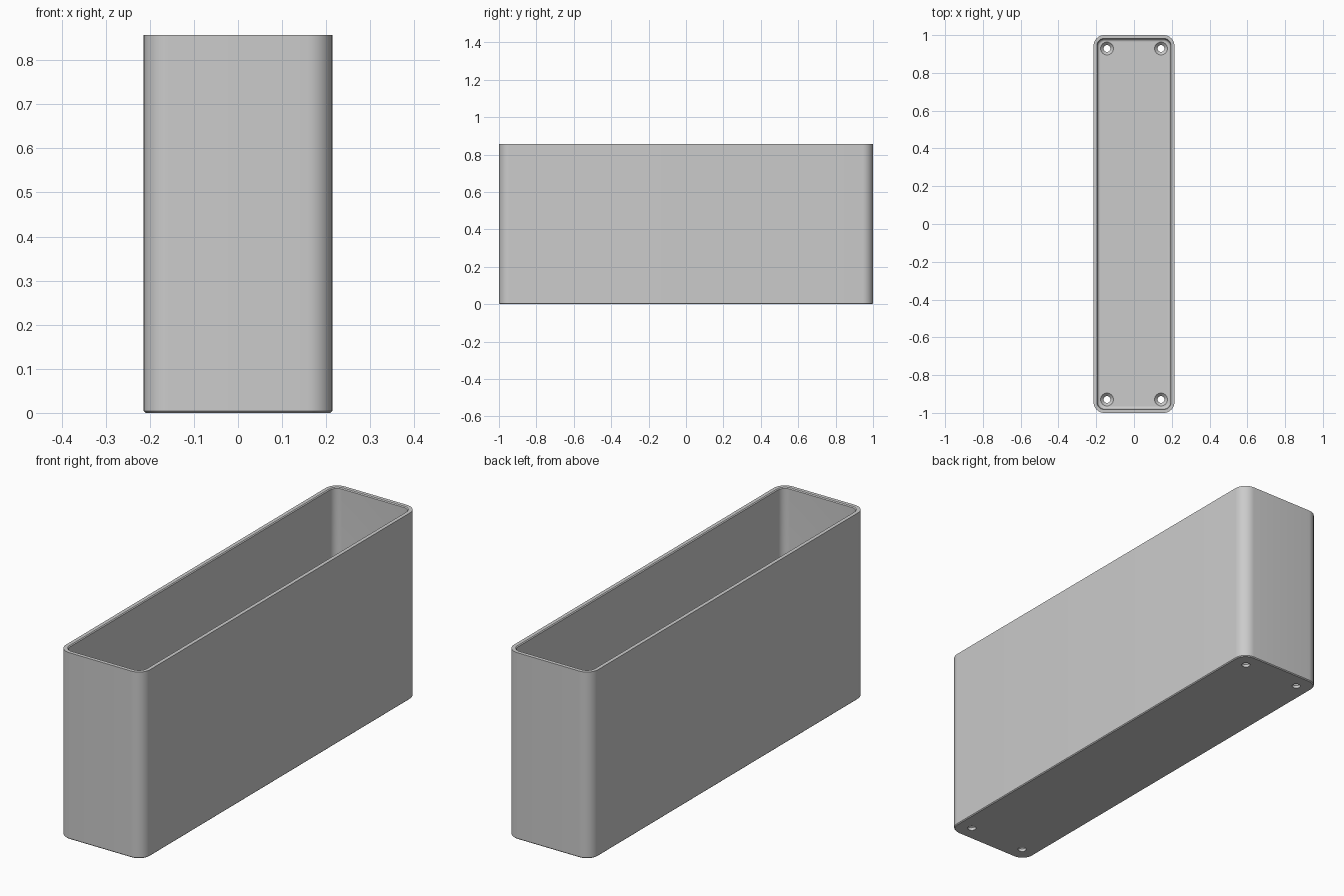
import bpy, bmesh
from math import sin, cos, pi

cube = bpy.data.objects.get("Cube")
if cube:
    bpy.data.objects.remove(cube, do_unlink=True)

HALF_X, HALF_Y, HEIGHT = 0.214, 1.0, 0.857
CORNER, WALL, FLOOR, FILLET = 0.057, 0.021, 0.029, 0.014
EDGE = 0.004
HOLE_X, HOLE_Y, HOLE_R, SINK_R = 0.143, 0.929, 0.018, 0.034

grey = bpy.data.materials.new("plain grey")
grey.use_nodes = True
colour = (0.6, 0.6, 0.6, 1)
grey.diffuse_color = colour
grey.node_tree.nodes["Principled BSDF"].inputs["Base Color"].default_value = colour


def rounded_ring(bm, inset, z, steps=10):
    """Rounded rectangle of vertices, drawn in from the outer wall."""
    ring = []
    radius = CORNER - inset
    for quarter, (sx, sy) in enumerate([(1, 1), (-1, 1), (-1, -1), (1, -1)]):
        for i in range(steps + 1):
            a = (quarter + i / steps) * pi / 2
            ring.append(bm.verts.new((sx * (HALF_X - CORNER) + radius * cos(a),
                                      sy * (HALF_Y - CORNER) + radius * sin(a), z)))
    return ring


def circle_ring(bm, x, y, radius, z, sides=32):
    return [bm.verts.new((x + radius * cos(2 * pi * i / sides),
                          y + radius * sin(2 * pi * i / sides), z)) for i in range(sides)]


def loft(name, bm, rings):
    """Skin a stack of rings and close both ends."""
    for low, high in zip(rings, rings[1:]):
        n = len(low)
        for i in range(n):
            j = (i + 1) % n
            bm.faces.new((low[i], low[j], high[j], high[i]))
    bm.faces.new(rings[0][::-1])
    bm.faces.new(rings[-1])
    bmesh.ops.recalc_face_normals(bm, faces=bm.faces)
    mesh = bpy.data.meshes.new(name)
    bm.to_mesh(mesh)
    bm.free()
    mesh.materials.append(grey)
    obj = bpy.data.objects.new(name, mesh)
    bpy.context.collection.objects.link(obj)
    return obj


# Open box: outer wall, rim, inner wall, filleted floor
profile = [(EDGE, 0), (0, EDGE), (0, HEIGHT), (WALL - EDGE, HEIGHT), (WALL, HEIGHT - EDGE)]
for k in range(7):
    a = k / 6 * pi / 2
    profile.append((WALL + FILLET * (1 - cos(a)), FLOOR + FILLET * (1 - sin(a))))
bm = bmesh.new()
box = loft("open_box", bm, [rounded_ring(bm, inset, z) for inset, z in profile])

# Countersunk screw holes in the floor corners
bpy.context.view_layer.objects.active = box
box.select_set(True)
for sx in (-1, 1):
    for sy in (-1, 1):
        bm = bmesh.new()
        section = [(HOLE_R, -0.02), (HOLE_R, FLOOR - 0.016),
                   (SINK_R, FLOOR), (SINK_R, FLOOR + 0.03)]
        cutter = loft("hole_cutter", bm, [circle_ring(bm, sx * HOLE_X, sy * HOLE_Y, r, z)
                                          for r, z in section])
        cutter.hide_render = True
        cut = box.modifiers.new("screw hole", "BOOLEAN")
        cut.operation = "DIFFERENCE"
        cut.solver = "EXACT"
        cut.object = cutter
        bpy.ops.object.modifier_apply(modifier=cut.name)
        bpy.data.objects.remove(cutter, do_unlink=True)

bpy.ops.object.shade_smooth_by_angle(angle=pi / 6)
